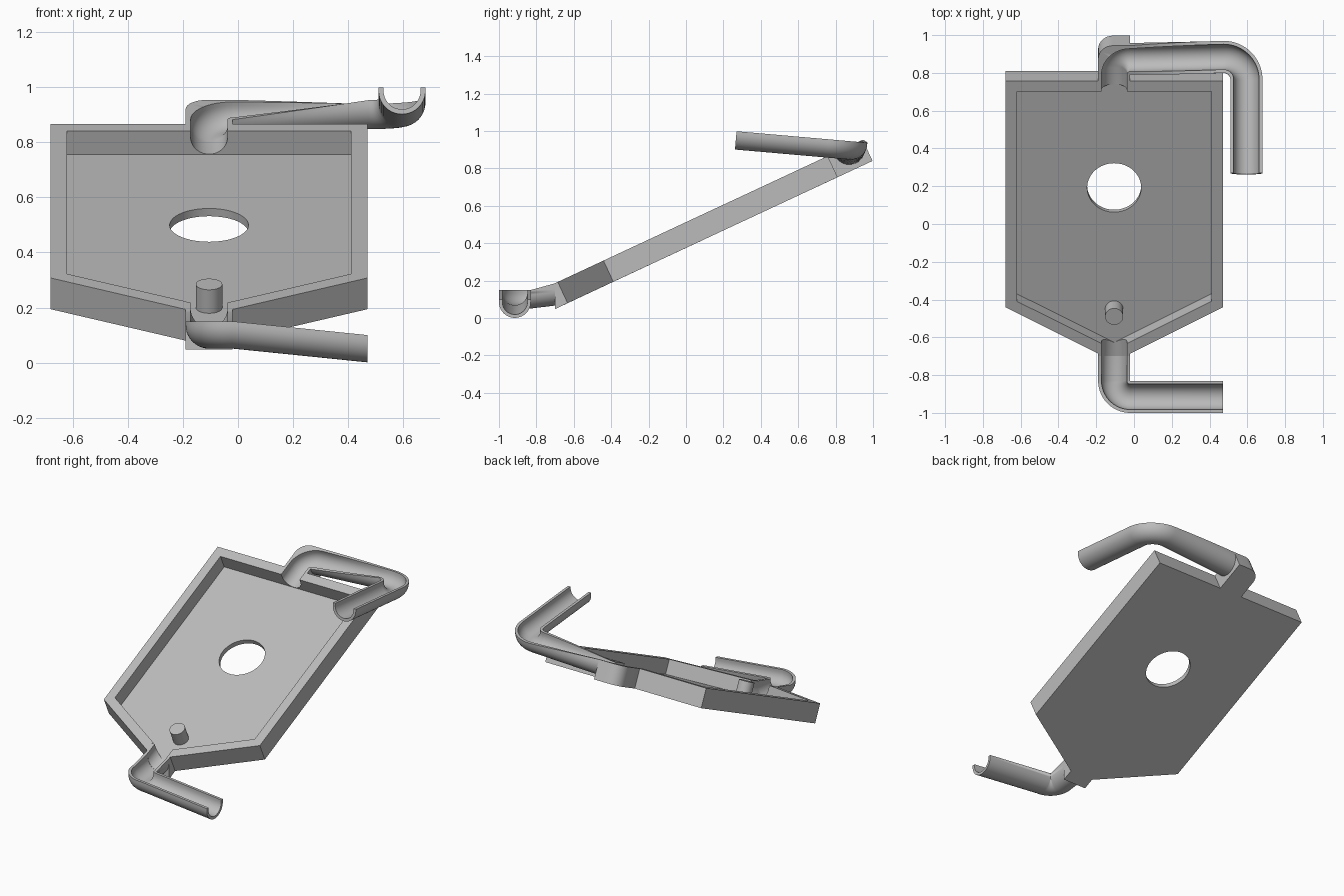
import bpy, bmesh
from math import sin, cos, pi, radians
from mathutils import Vector, Matrix

if "Cube" in bpy.data.objects:
    bpy.data.objects.remove(bpy.data.objects["Cube"])

grey = bpy.data.materials.new("plain_grey")
grey.use_nodes = True
COLOUR = (0.5, 0.5, 0.5, 1)
grey.diffuse_color = COLOUR
grey.node_tree.nodes["Principled BSDF"].inputs["Base Color"].default_value = COLOUR

MID = -0.105                      # centre line of the tray
BASE, FLOOR, RIM = 0.34, 0.371, 0.465
INNER, WALL = 0.067, 0.018
TILT = Matrix.Rotation(radians(25), 4, 'X')
X, Y, Z = Vector((1, 0, 0)), Vector((0, 1, 0)), Vector((0, 0, 1))
SLOPE, NORMAL = TILT @ Y, TILT @ Z


def finish(name, bm):
    bmesh.ops.remove_doubles(bm, verts=bm.verts, dist=1e-5)
    bmesh.ops.recalc_face_normals(bm, faces=bm.faces)
    mesh = bpy.data.meshes.new(name)
    bm.to_mesh(mesh)
    bm.free()
    mesh.materials.append(grey)
    obj = bpy.data.objects.new(name, mesh)
    bpy.context.collection.objects.link(obj)
    return obj


def skin(name, rings):
    """Closed solid through a row of matching rings."""
    bm = bmesh.new()
    rows = [[bm.verts.new(p) for p in ring] for ring in rings]
    n = len(rows[0])
    for a, b in zip(rows, rows[1:]):
        for i in range(n):
            j = (i + 1) % n
            bm.faces.new((a[i], a[j], b[j], b[i]))
    bm.faces.new(rows[0])
    bm.faces.new(rows[-1][::-1])
    return finish(name, bm)


def prism(name, outline, low, high):
    """Outline in tray coordinates, raised along the tray normal."""
    return skin(name, [[TILT @ Vector((MID + x, u, h)) for x, u in outline]
                       for h in (low, high)])


def circle(u, r, n=64):
    return [(r * cos(2 * pi * i / n), u + r * sin(2 * pi * i / n)) for i in range(n)]


def u_curve(half, depth, n=20):
    arc = [(-half * cos(pi * i / n), half - depth - half * sin(pi * i / n))
           for i in range(n + 1)]
    return [(-half, 0)] + arc + [(half, 0)]


def sweep(name, frames, solid=False):
    """Carry a U section along frames of (rim centre, side, up, inner depth)."""
    rings = []
    for pos, side, up, depth in frames:
        section = u_curve(INNER, depth)
        if solid:
            section += [(INNER, 0.05), (-INNER, 0.05)]
        else:
            section += u_curve(INNER + WALL, depth + WALL)[::-1]
        rings.append([pos + side * s + up * h for s, h in section])
    return skin(name, rings)


def cut(target, cutter):
    mod = target.modifiers.new("cut", 'BOOLEAN')
    mod.operation, mod.solver, mod.object = 'DIFFERENCE', 'EXACT', cutter
    bpy.context.view_layer.objects.active = target
    bpy.ops.object.modifier_apply(modifier=mod.name)
    bpy.data.objects.remove(cutter)


def tray_point(x, u):
    return TILT @ Vector((x, u, RIM))


# Tray body with the front neck and the rounded block at the back
HALF, NECK = 0.575, 0.085
BACK, SHOULDER, THROAT, BLOCK = 1.053, -0.27, -0.54, 1.259
corner = [(-NECK + 0.08 * (1 - cos(a)), BLOCK - 0.08 * (1 - sin(a)))
          for a in [i * pi / 16 for i in range(9)]]
outline = [(HALF, BACK), (HALF, SHOULDER), (NECK, THROAT), (NECK, -0.615),
           (-NECK, -0.615), (-NECK, THROAT), (-HALF, SHOULDER), (-HALF, BACK),
           (-NECK, BACK)] + corner + [(NECK, BLOCK), (NECK, BACK)]
tray = prism("tray", outline, BASE, RIM)
for v in tray.data.vertices:      # upright front face of the neck
    v.co.y = max(v.co.y, -0.70)
    if abs(v.co.y + 0.70) < 0.001 and v.co.z > 0.1:
        v.co.z = 0.186

# Pocket and round hole
pocket = [(0.515, 0.99), (0.515, -0.235), (0, -0.518), (-0.515, -0.235), (-0.515, 0.99)]
cut(tray, prism("pocket_cutter", pocket, FLOOR, RIM + 0.1))
cut(tray, prism("hole_cutter", circle(0.385, 0.143), BASE - 0.1, RIM))

# Channels cut through the neck and the back block
cut(tray, sweep("neck_cutter", [(tray_point(MID, u), X, NORMAL, 0.092)
                                for u in (-0.45, -0.70)], True))
bend = Vector((MID + NECK, BLOCK - 2 * NECK))
back_path = [(tray_point(MID, 0.95), -X, NORMAL, 0.092)]
for i in range(13):
    a = i * pi / 24
    side = -X * cos(a) + SLOPE * sin(a)
    back_path.append((tray_point(*bend) + side * NECK, side, NORMAL, 0.092 - 0.001 * i))
pos, side, up, depth = back_path[-1]
back_path.append((pos + X * 0.03, side, up, depth))
cut(tray, sweep("block_cutter", back_path, True))

# Upper spout: twists level, turns and runs forward
frames = []
start = tray_point(MID + NECK, BLOCK - NECK)
end = Vector((0.475, 0.885, 0.945))
for i in range(17):
    t = i / 16
    turn = Matrix.Rotation(radians(25 - 30 * t), 4, 'X')
    frames.append((start.lerp(end, t), turn @ Y, turn @ Z, 0.08))
_, out, up, _ = frames[-1]
pivot = end - out * 0.12
for i in range(1, 17):
    a = i * pi / 32
    side = X * sin(a) + out * cos(a)
    frames.append((pivot + side * 0.12, side, up, 0.08))
frames.append((frames[-1][0] - out * 0.497, X, up, 0.08))
upper_spout = sweep("upper_spout", frames)

# Lower spout: drops from the neck, turns and runs sideways
frames = [(Vector((MID, -0.70, 0.186)), -X, Z, 0.101)]
pivot = Vector((MID + NECK, -0.83, 0.15))
for i in range(17):
    a = i * pi / 32
    side = -X * cos(a) - Y * sin(a)
    frames.append((pivot + side * NECK, side, Z, 0.081))
frames.append((Vector((0.47, -0.915, 0.10)), -Y, Z, 0.081))
lower_spout = sweep("lower_spout", frames)

# Pin standing on the tray floor
pin = prism("pin", circle(-0.324, 0.048, 40), FLOOR - 0.01, RIM)

# Smooth round parts, keep edges sharp
bpy.ops.object.select_all(action='DESELECT')
for obj in (tray, upper_spout, lower_spout, pin):
    obj.select_set(True)
bpy.context.view_layer.objects.active = tray
bpy.ops.object.shade_smooth_by_angle(angle=radians(30))
